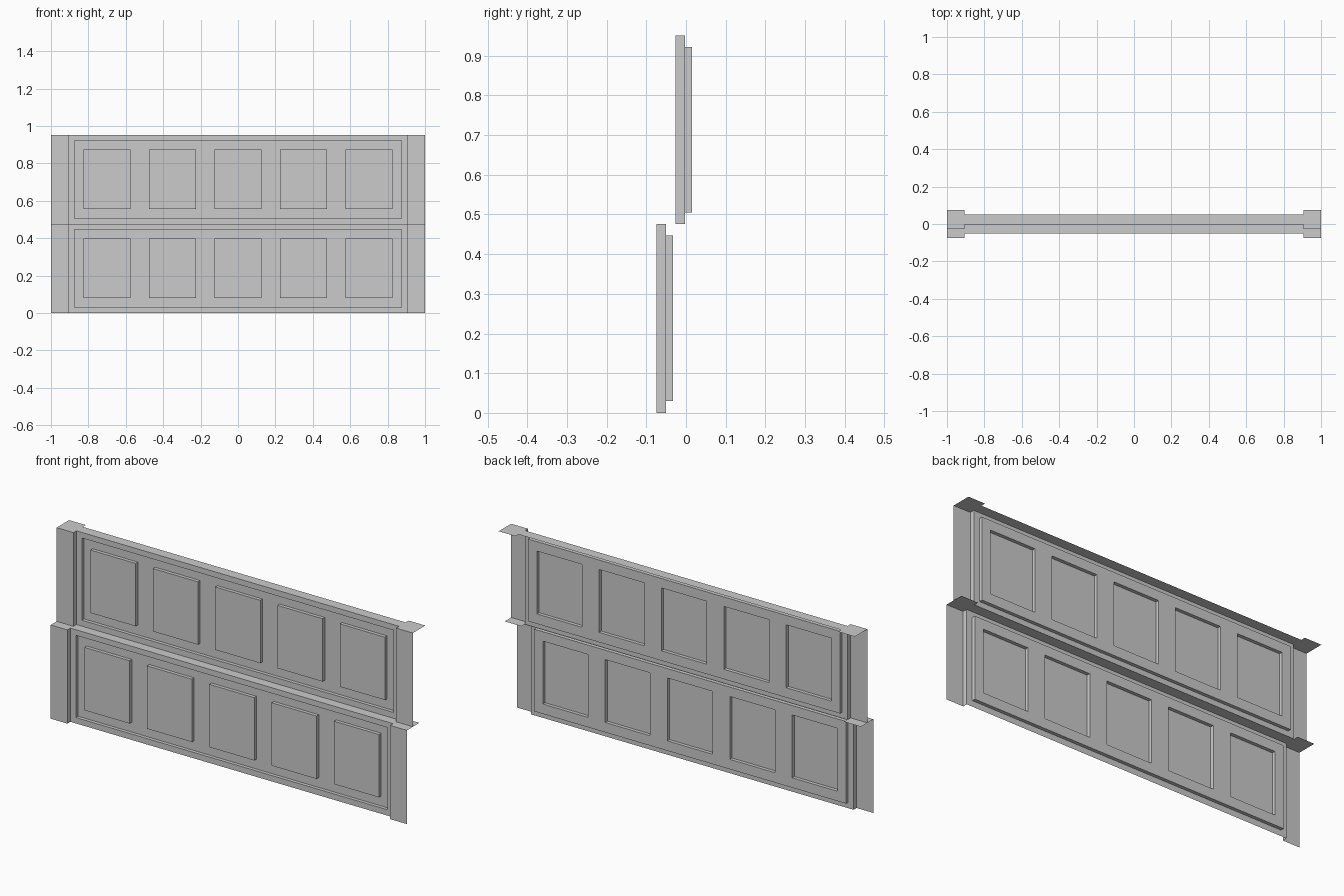
import bpy

if "Cube" in bpy.data.objects:
    bpy.data.objects.remove(bpy.data.objects["Cube"])

TIER_H = 0.4755     # height of one tier
POST_X = 0.906      # inner edge of the end posts
POST_Y = -0.024     # front of posts relative to the frame
RECESS = 0.0175     # depth of the sunken field
PANEL_W, PITCH = 0.253, 0.35


def make_object(name, faces, loc):
    """Mesh object from a list of corner loops, with shared corners merged."""
    verts, index, polys = [], {}, []
    for f in faces:
        poly = []
        for v in f:
            key = tuple(round(c, 5) for c in v)
            if key not in index:
                index[key] = len(verts)
                verts.append(key)
            poly.append(index[key])
        polys.append(poly)
    mesh = bpy.data.meshes.new(name)
    mesh.from_pydata(verts, [], polys)
    mesh.update()
    ob = bpy.data.objects.new(name, mesh)
    ob.location = loc
    bpy.context.collection.objects.link(ob)
    return ob


def extrude_up(profile):
    return [[(*p, 0), (*q, 0), (*q, TIER_H), (*p, TIER_H)]
            for p, q in zip(profile, profile[1:])]


def wall_faces():
    """Stepped relief: flush frame, sunken field, five flush raised panels."""
    xs = [-POST_X, -0.875]
    for i in range(-2, 3):
        xs += [i * PITCH - PANEL_W / 2, i * PITCH + PANEL_W / 2]
    xs += [0.875, POST_X]
    zs = [0, 0.03, 0.08, 0.399, 0.447, TIER_H]
    nx, nz = len(xs) - 1, len(zs) - 1

    def depth(i, j):
        border = i in (0, nx - 1) or j in (0, nz - 1)
        panel = j == 2 and i % 2 == 0
        return 0 if border or panel else RECESS

    faces = []
    for i in range(nx):
        for j in range(nz):
            x0, x1, z0, z1 = xs[i], xs[i + 1], zs[j], zs[j + 1]
            a = depth(i, j)
            faces.append([(x0, a, z0), (x1, a, z0), (x1, a, z1), (x0, a, z1)])
            if i + 1 < nx and depth(i + 1, j) != a:
                b = depth(i + 1, j)
                faces.append([(x1, a, z0), (x1, b, z0), (x1, b, z1), (x1, a, z1)])
            if j + 1 < nz and depth(i, j + 1) != a:
                b = depth(i, j + 1)
                faces.append([(x0, a, z1), (x1, a, z1), (x1, b, z1), (x0, b, z1)])
    return faces


# thin top cap, widened over the end posts
def cap_faces():
    def slab(x0, x1, y0, y1):
        return [(x0, y0, TIER_H), (x1, y0, TIER_H), (x1, y1, TIER_H), (x0, y1, TIER_H)]
    return [slab(-1, -POST_X, POST_Y, 0.076),
            slab(-POST_X, POST_X, 0, 0.052),
            slab(POST_X, 1, POST_Y, 0.076)]


# two tiers, the upper one set back
left = [(-1, POST_Y), (-POST_X, POST_Y), (-POST_X, 0)]
right = [(-x, y) for x, y in reversed(left)]
for tier, loc in (("lower", (0, -0.05, 0)), ("upper", (0, -0.002, TIER_H))):
    make_object(tier + "_panelled_wall", wall_faces(), loc)
    make_object(tier + "_left_post", extrude_up(left), loc)
    make_object(tier + "_right_post", extrude_up(right), loc)
    make_object(tier + "_cap", cap_faces(), loc)
